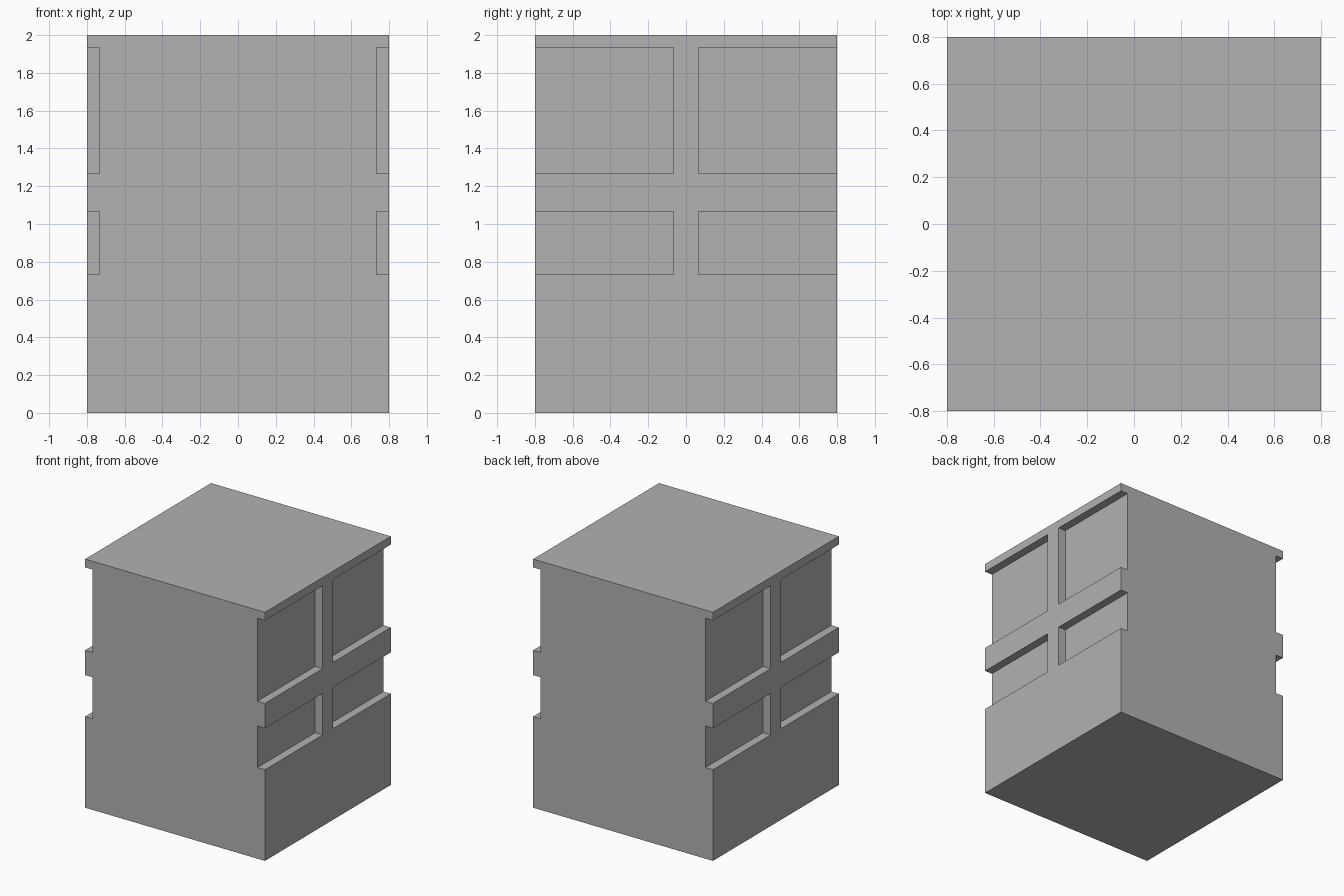
import bpy

if "Cube" in bpy.data.objects:
    bpy.data.objects.remove(bpy.data.objects["Cube"], do_unlink=True)

HALF, HEIGHT = 0.8, 2.0      # half width and full height of the block
STEP = HEIGHT / 30           # rail thickness and recess depth
OVER = 0.1                   # cutter overshoot past the block

grey = bpy.data.materials.new("plain_grey")
grey.use_nodes = True
colour = (0.445, 0.445, 0.445, 1)
grey.diffuse_color = colour
grey.node_tree.nodes["Principled BSDF"].inputs["Base Color"].default_value = colour


def box(name, low, high):
    """Axis-aligned box between two corners."""
    centre = [(a + b) / 2 for a, b in zip(low, high)]
    bpy.ops.mesh.primitive_cube_add(size=1, location=centre)
    obj = bpy.context.object
    obj.name = name
    obj.scale = [b - a for a, b in zip(low, high)]
    bpy.ops.object.transform_apply(location=True, rotation=False, scale=True)
    obj.data.materials.append(grey)
    return obj


# Main block
body = box("cabinet_body", (-HALF, -HALF, 0), (HALF, HALF, HEIGHT))

# Recessed panels: two rows on both sides, open at the front and back corners
cutters = []
for bottom, top in ((11 * STEP, 16 * STEP), (19 * STEP, 29 * STEP)):
    for sx in (-1, 1):
        for sy in (-1, 1):
            xs = sorted((sx * (HALF - STEP), sx * (HALF + OVER)))
            ys = sorted((sy * STEP, sy * (HALF + OVER)))
            cutters.append(box("panel_cutter", (xs[0], ys[0], bottom),
                               (xs[1], ys[1], top)))

for cutter in cutters:
    cutter.hide_render = True
    mod = body.modifiers.new("panel_recess", 'BOOLEAN')
    mod.operation = 'DIFFERENCE'
    mod.solver = 'EXACT'
    mod.object = cutter

# Bake the recesses into the block and discard the cutters
bpy.ops.object.select_all(action='DESELECT')
body.select_set(True)
bpy.context.view_layer.objects.active = body
for mod in list(body.modifiers):
    bpy.ops.object.modifier_apply(modifier=mod.name)
for cutter in cutters:
    bpy.data.objects.remove(cutter, do_unlink=True)
bpy.ops.object.shade_flat()
